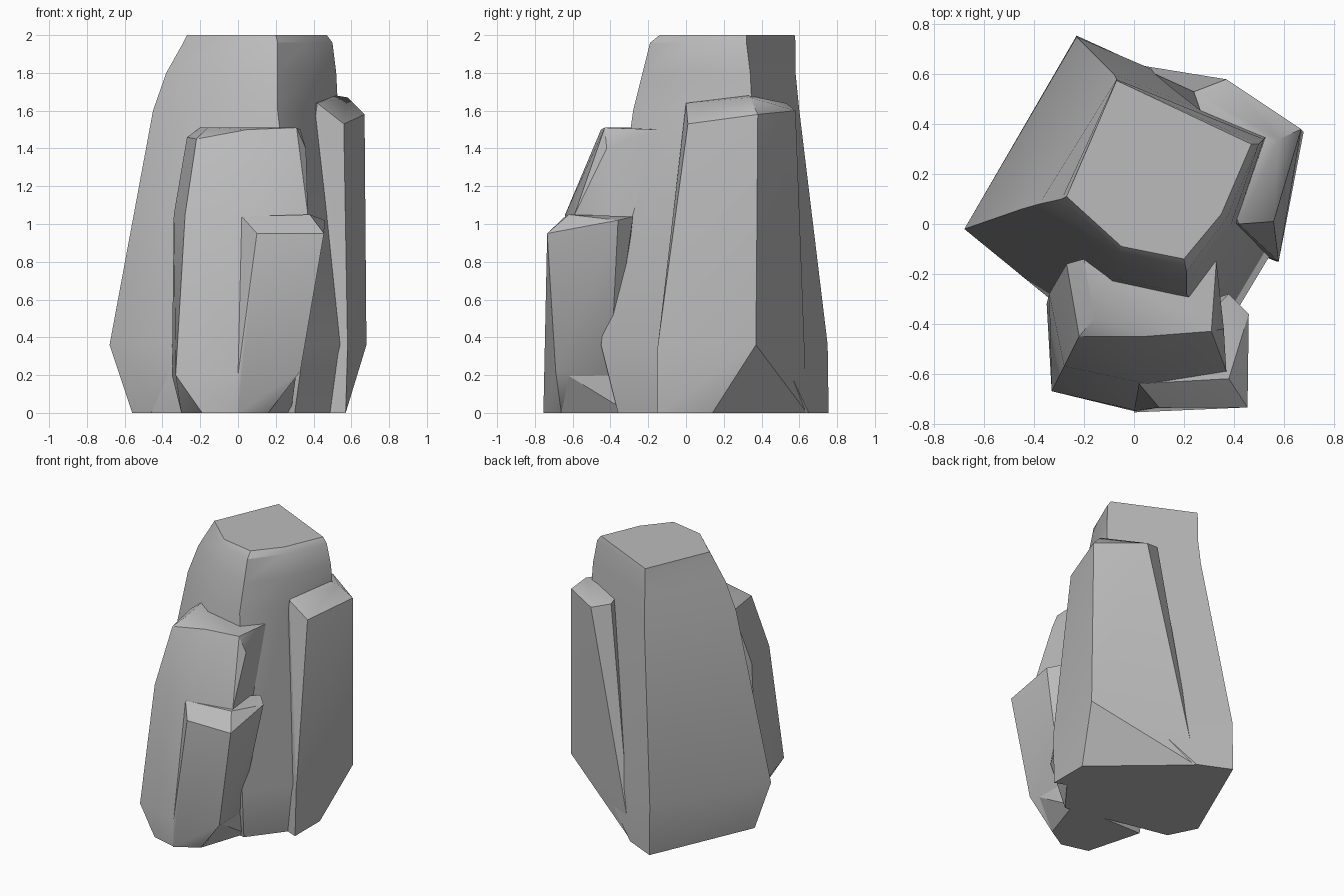
import bpy
import bmesh
import math

cube = bpy.data.objects.get("Cube")
if cube:
    bpy.data.objects.remove(cube, do_unlink=True)

stone = bpy.data.materials.new("grey_stone")
stone.use_nodes = True
GREY = (0.5, 0.5, 0.5, 1.0)
stone.diffuse_color = GREY
stone.node_tree.nodes["Principled BSDF"].inputs["Base Color"].default_value = GREY


def finish(name, bm, angle):
    """Turn a bmesh into a named stone object with sharp ridges kept."""
    bmesh.ops.recalc_face_normals(bm, faces=bm.faces)
    mesh = bpy.data.meshes.new(name)
    bm.to_mesh(mesh)
    bm.free()
    mesh.materials.append(stone)
    obj = bpy.data.objects.new(name, mesh)
    bpy.context.collection.objects.link(obj)
    bpy.ops.object.select_all(action="DESELECT")
    obj.select_set(True)
    bpy.context.view_layer.objects.active = obj
    bpy.ops.object.shade_smooth_by_angle(angle=math.radians(angle))
    return obj


def loft(name, rings, angle=30):
    """Skin a stack of (height, outline) rings and cap both ends."""
    bm = bmesh.new()
    loops = [[bm.verts.new((x, y, z)) for x, y in outline] for z, outline in rings]
    count = len(loops[0])
    for low, high in zip(loops, loops[1:]):
        for i in range(count):
            j = (i + 1) % count
            bm.faces.new((low[i], low[j], high[j], high[i]))
    bm.faces.new(loops[0][::-1])
    bm.faces.new(loops[-1])
    return finish(name, bm, angle)


def chiselled(name, corners, angle=30):
    """Wrap a convex block around its corner points."""
    bm = bmesh.new()
    for corner in corners:
        bm.verts.new(corner)
    result = bmesh.ops.convex_hull(bm, input=bm.verts)
    loose = set(result["geom_interior"]) | set(result["geom_unused"])
    bmesh.ops.delete(bm, geom=[v for v in loose if isinstance(v, bmesh.types.BMVert)],
                     context="VERTS")
    bmesh.ops.dissolve_limit(bm, angle_limit=math.radians(2),
                             verts=bm.verts, edges=bm.edges)
    return finish(name, bm, angle)


# Tall central pillar: west, front, front ridge, east, north-east, north corners
loft("main_pillar", [
    (0.0, [(-.56, 0), (-.46, -.2), (.3, -.36), (.5, -.1), (0, .65), (-.23, .755)]),
    (.36, [(-.68, -.02), (-.3, -.33), (.35, -.45), (.56, -.1), (.4, .48), (-.23, .75)]),
    (1.6, [(-.45, .06), (-.07, -.22), (.21, -.28), (.4, -.02), (.53, .35), (-.08, .6)]),
    (1.8, [(-.38, .08), (-.06, -.16), (.21, -.23), (.39, 0), (.52, .34), (-.07, .58)]),
    (1.96, [(-.29, .1), (-.05, -.11), (.21, -.19), (.37, .02), (.5, .32), (-.07, .58)]),
    (2.0, [(-.27, .11), (-.05, -.09), (.2, -.14), (.35, .04), (.47, .32), (-.07, .575)]),
])

# Slab against the east side
chiselled("side_slab", [
    (.42, 0, 1.64), (.52, .33, 1.68), (.58, .34, 1.67), (.56, .01, 1.53),
    (.67, .38, 1.58), (.37, .58, 1.6), (.24, .53, 1.64),
    (.58, -.15, .35), (.57, -.15, 0), (.68, .37, .36), (.57, .14, 0),
    (.3, .535, .4), (0, .64, 0), (.2, 0, 0),
])

# Medium block in front
chiselled("front_block", [
    (-.2, -.14, 1.51), (-.16, -.38, 1.51), (.05, -.45, 1.5), (.31, -.43, 1.51),
    (.33, -.15, 1.5), (-.27, -.16, 1.46), (-.22, -.45, 1.45), (.36, -.42, 1.4),
    (-.34, -.28, 1.05), (-.28, -.57, 1.05), (.05, -.64, 1.05), (.37, -.59, 1.05),
    (-.35, -.32, .2), (-.33, -.67, .2), (0, -.745, .2), (.31, -.66, .22),
    (-.3, -.3, 0), (-.19, -.7, 0), (0, -.75, 0), (.16, -.66, 0), (.28, -.3, 0),
])

# Low block at the front corner
chiselled("low_block", [
    (.02, -.64, 1.04), (.38, -.62, 1.05), (.38, -.28, 1.04), (.46, -.36, 1.02),
    (.1, -.735, .95), (.455, -.735, .95), (0, -.75, .2), (.33, -.69, .22),
    (.16, -.66, 0), (0, -.755, 0), (.3, -.4, .2), (0, -.4, 0),
])
